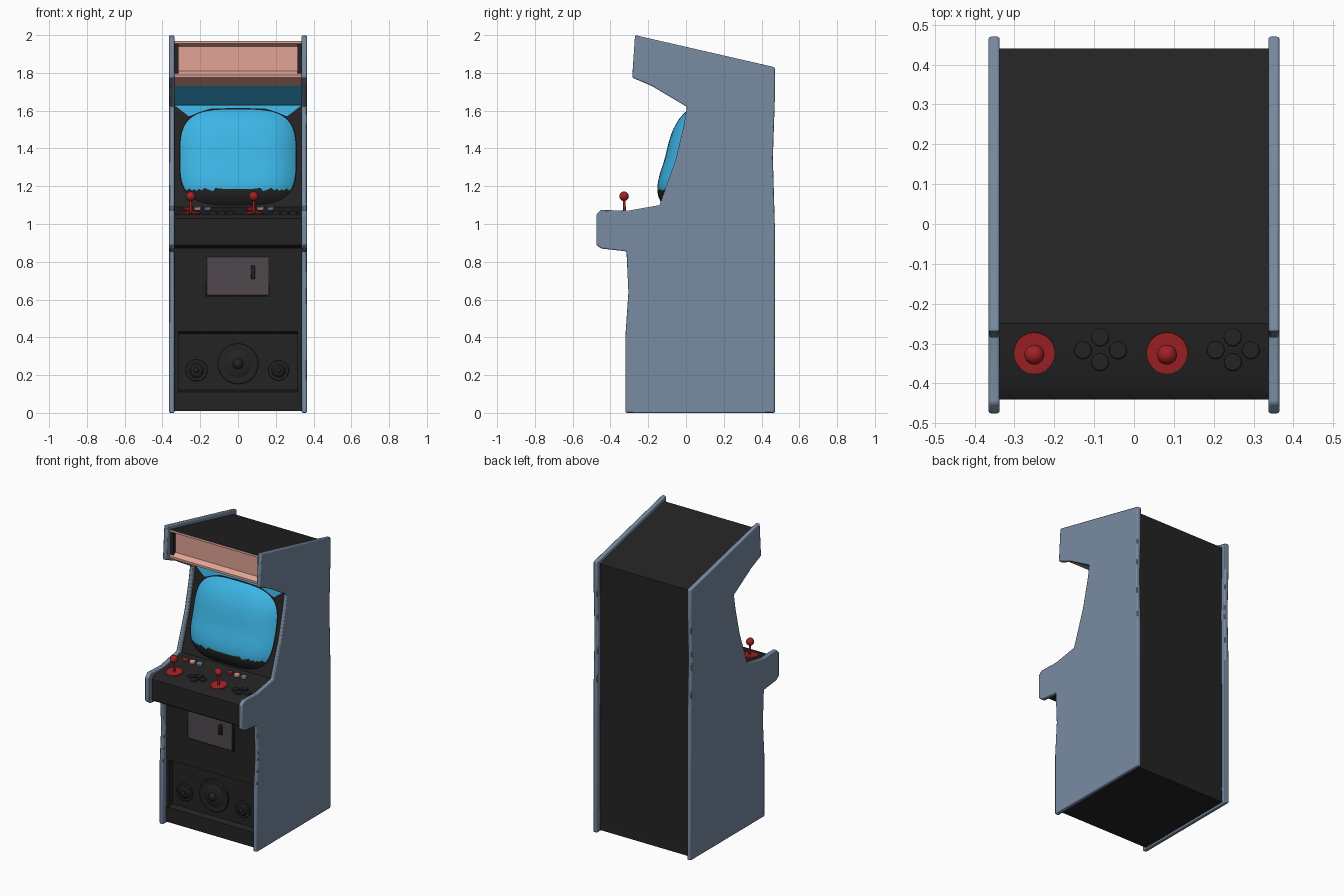
import bpy, bmesh, math
from mathutils import Vector, Matrix

cube = bpy.data.objects.get("Cube")
if cube:
    bpy.data.objects.remove(cube, do_unlink=True)


def material(name, *rgb):
    mat = bpy.data.materials.new(name)
    mat.use_nodes = True
    color = (*rgb, 1)
    mat.diffuse_color = color
    mat.node_tree.nodes["Principled BSDF"].inputs["Base Color"].default_value = color
    return mat


black = material("cabinet black", .017, .017, .017)
slate = material("slate blue", .19, .26, .36)
cyan = material("screen cyan", .045, .46, .78)
pink = material("marquee pink", .75, .37, .3)
red = material("control red", .36, .015, .018)
grey = material("door grey", .08, .065, .075)


def finish(name, bm, mats, bevel=0, angle=35):
    """Turn a bmesh into a shaded object."""
    bmesh.ops.recalc_face_normals(bm, faces=bm.faces)
    mesh = bpy.data.meshes.new(name)
    bm.to_mesh(mesh)
    bm.free()
    for mat in mats:
        mesh.materials.append(mat)
    for poly in mesh.polygons:
        poly.use_smooth = True
    mesh.set_sharp_from_angle(angle=math.radians(angle))
    obj = bpy.data.objects.new(name, mesh)
    bpy.context.collection.objects.link(obj)
    if bevel:
        mod = obj.modifiers.new("rounded edges", "BEVEL")
        mod.width = bevel
        mod.segments = 2
        mod.limit_method = "ANGLE"
    return obj


def prism(name, profile, x_min, x_max, mats, bevel=0, rule=None):
    """Extrude a (y, z) outline along x."""
    bm = bmesh.new()
    base = bm.faces.new([bm.verts.new((x_min, y, z)) for y, z in profile])
    result = bmesh.ops.extrude_face_region(bm, geom=[base], use_keep_orig=True)
    moved = [g for g in result["geom"] if isinstance(g, bmesh.types.BMVert)]
    bmesh.ops.translate(bm, verts=moved, vec=(x_max - x_min, 0, 0))
    if rule:
        for face in bm.faces:
            if abs(face.normal.x) < .5:
                face.material_index = rule(face.calc_center_median())
    return finish(name, bm, mats, bevel)


def box(name, low, high, mat, bevel=0):
    (xa, ya, za), (xb, yb, zb) = low, high
    outline = [(ya, za), (yb, za), (yb, zb), (ya, zb)]
    return prism(name, outline, xa, xb, [mat], bevel)


def rod(name, start, end, radius, mat, tip=None, bevel=0):
    """Cylinder or cone between two points."""
    a, b = Vector(start), Vector(end)
    turn = (b - a).to_track_quat("Z", "Y").to_matrix().to_4x4()
    bm = bmesh.new()
    bmesh.ops.create_cone(bm, cap_ends=True, segments=24, radius1=radius,
                          radius2=radius if tip is None else tip, depth=(b - a).length,
                          matrix=Matrix.Translation((a + b) / 2) @ turn)
    return finish(name, bm, [mat], bevel)


def ball(name, center, radius, mat):
    bm = bmesh.new()
    bmesh.ops.create_uvsphere(bm, u_segments=20, v_segments=12, radius=radius,
                              matrix=Matrix.Translation(center))
    return finish(name, bm, [mat], angle=80)


# Side panels
side = [(-.32, 0), (.47, 0), (.47, 1), (.46, 1.35), (.47, 1.65), (.47, 1.83),
        (-.27, 2), (-.285, 1.775), (-.18, 1.73), (.005, 1.62), (-.01, 1.53),
        (-.055, 1.34), (-.14, 1.1), (-.31, 1.07), (-.45, 1.075), (-.475, 1.05),
        (-.475, .89), (-.45, .87), (-.315, .855), (-.305, .64), (-.32, .42)]
for label, x in (("left", .337), ("right", -.365)):
    prism(label + "_side_panel", side, x, x + .028, [slate], bevel=.006)

# Cabinet body with recessed marquee, hood, bezel, control deck and speaker bay
bezel = [(.025, 1.63), (.01, 1.53), (-.035, 1.34), (-.12, 1.09)]
front = [(-.44, .89), (-.42, .875), (-.285, .87), (-.28, .64), (-.285, .43),
         (-.25, .42), (-.25, .12), (-.29, .11), (-.29, .01)]
body = [(.44, .01), (.435, .1), (.44, .4), (.43, 1.35), (.44, 1.81),
        (-.25, 1.97), (-.25, 1.955), (-.22, 1.94), (-.22, 1.81), (-.25, 1.79),
        (-.25, 1.775), (-.17, 1.73)] + bezel + [(-.3, 1.055), (-.41, 1.052),
        (-.44, 1.03)] + front


def body_color(c):
    if c.y > .1 or c.z < 1.64 or c.z > 1.967 or (c.z > 1.88 and c.y > -.1):
        return 0
    return 1 if c.z > 1.74 else 2


prism("cabinet_body", body, -.34, .34, [black, pink, cyan], rule=body_color)
for s in (-1, 1):
    xs = sorted((s * .315, s * .339))
    box("marquee_end", (xs[0], -.24, 1.79), (xs[1], -.2, 1.95), black)
    box("speaker_bay_stile", (xs[0], -.285, .11), (xs[1], -.24, .43), black)


def bezel_y(z):
    """Depth of the bezel at a height."""
    for (ya, za), (yb, zb) in zip(bezel, bezel[1:]):
        if z >= zb:
            return ya + (yb - ya) * (za - z) / (za - zb)
    return bezel[-1][0]


# Bulging screen: rounded-rectangle rings closing to a centre point
def power(value, exponent):
    return math.copysign(abs(value) ** exponent, value)


bm = bmesh.new()
rings, count = 14, 64
levels = []
for i in range(rings):
    r = 1 - (i / rings) ** 1.6
    ring = []
    for k in range(count):
        t = math.tau * k / count
        z = 1.355 + .255 * r * power(math.sin(t), .58)
        ring.append(bm.verts.new((.31 * r * power(math.cos(t), .58),
                                  bezel_y(z) - .004 - .075 * (1 - r ** 4), z)))
    levels.append(ring)
for outer, inner in zip(levels, levels[1:]):
    for k in range(count):
        j = (k + 1) % count
        bm.faces.new((outer[k], outer[j], inner[j], inner[k]))
bm.faces.new(levels[-1])
rim = set(levels[0])
for face in bm.faces:
    low = face.calc_center_median().z < 1.185
    face.material_index = int(low or any(v in rim for v in face.verts))
finish("screen", bm, [cyan, black], angle=60)

# Cyan corners above the screen
for s in (-1, 1):
    bm = bmesh.new()
    corners = [(.336, 1.628), (0, 1.628), (0, 1.615), (.15, 1.61), (.26, 1.57)]
    bm.faces.new([bm.verts.new((s * x, bezel_y(z) - .003, z)) for x, z in corners])
    finish("bezel_corner", bm, [cyan])

# Two player stations on the control deck
colors = (red, pink, slate)
for x in (-.25, .083):
    rod("joystick_base", (x, -.322, 1.046), (x, -.324, 1.062), .052, red)
    rod("joystick_shaft", (x, -.325, 1.05), (x, -.327, 1.14), .007, red)
    ball("joystick_ball", (x, -.328, 1.147), .025, red)
    for dx, y in ((.165, -.285), (.122, -.317), (.21, -.317), (.165, -.347)):
        rod("action_button", (x + dx, y, 1.045), (x + dx, y, 1.066), .022, black, bevel=.004)
    for i, mat in enumerate(colors):
        bx = x + .052 * i - .015
        rod("option_button", (bx, -.18, 1.06), (bx - .001, -.183, 1.09), .019, mat, bevel=.004)

# Coin door with frame and handle
box("coin_door_frame", (-.175, -.289, .615), (.17, -.27, .835), black)
box("coin_door", (-.167, -.295, .622), (.162, -.27, .828), grey, bevel=.003)
box("coin_door_handle", (.068, -.306, .71), (.09, -.29, .78), black, bevel=.004)

# Speakers: outer ring, cone and domed centre
for x, z, r in ((-.22, .225, .058), (0, .26, .108), (.215, .225, .054)):
    rod("speaker_ring", (x, -.24, z), (x, -.262, z), r, black, bevel=.004)
    rod("speaker_cone", (x, -.26, z), (x, -.272, z), r * .72, black, tip=r * .5)
    ball("speaker_dome", (x, -.27, z), r * .26, black)
